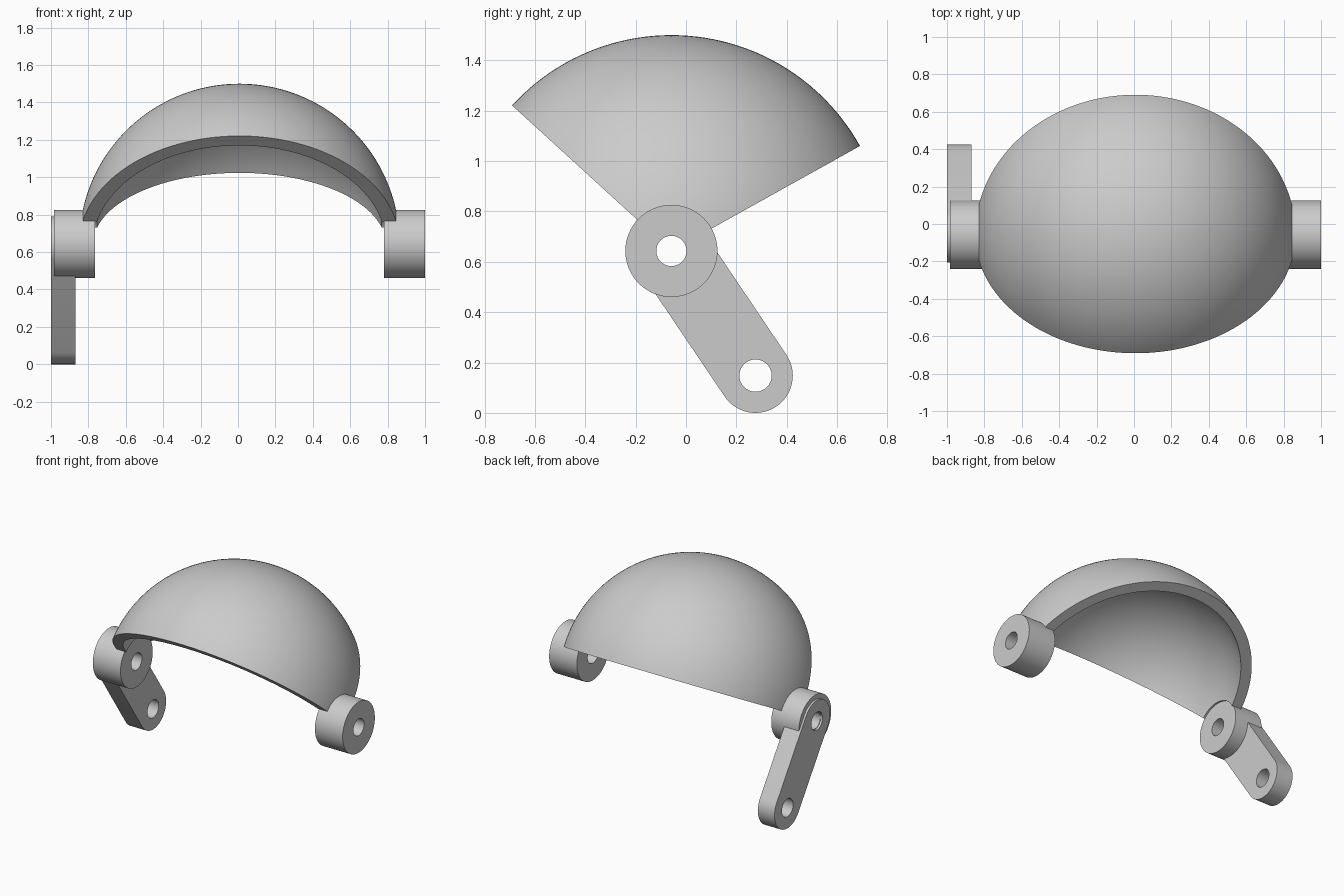
import bpy, bmesh
from math import sin, cos, asin, atan2, pi, radians
from mathutils import Matrix, Vector

cube = bpy.data.objects.get("Cube")
if cube:
    bpy.data.objects.remove(cube, do_unlink=True)

grey = bpy.data.materials.new("grey")
grey.use_nodes = True
grey.diffuse_color = (0.6, 0.6, 0.6, 1)
grey.node_tree.nodes["Principled BSDF"].inputs["Base Color"].default_value = (0.6, 0.6, 0.6, 1)

MID_X = 0.0075
PIVOT = Vector((-0.058, 0.643))   # hinge axis as (y, z)
ARM_END = Vector((0.276, 0.148))
HUB_R, HUB_HOLE = 0.183, 0.06
ARM_R, ARM_HOLE = 0.148, 0.064
OUTER_R, INNER_R = 0.857, 0.782


def finish(obj):
    bpy.ops.object.select_all(action='DESELECT')
    obj.select_set(True)
    bpy.context.view_layer.objects.active = obj
    if obj.type == 'CURVE':
        bpy.ops.object.convert(target='MESH')
        obj = bpy.context.object
    bm = bmesh.new()
    bm.from_mesh(obj.data)
    bmesh.ops.remove_doubles(bm, verts=bm.verts, dist=0.0001)
    bmesh.ops.recalc_face_normals(bm, faces=bm.faces)
    bm.to_mesh(obj.data)
    bm.free()
    obj.data.materials.clear()
    obj.data.materials.append(grey)
    bpy.ops.object.shade_smooth_by_angle(angle=radians(30))


def arc(centre, r, start, sweep, n):
    return [centre + Vector((cos(start + sweep * i / n), sin(start + sweep * i / n))) * r
            for i in range(n + 1)]


def circle(centre, r):
    return arc(centre, r, 0, 2 * pi, 64)[:-1]


def plate(name, outlines, x0, x1):
    """Extrude closed (y, z) outlines along x; inner outlines become holes."""
    curve = bpy.data.curves.new(name, 'CURVE')
    curve.dimensions = '2D'
    curve.fill_mode = 'BOTH'
    curve.extrude = (x1 - x0) / 2
    for points in outlines:
        spline = curve.splines.new('POLY')
        spline.points.add(len(points) - 1)
        for sp, p in zip(spline.points, points):
            sp.co = (p.x, p.y, 0, 1)
        spline.use_cyclic_u = True
    obj = bpy.data.objects.new(name, curve)
    bpy.context.collection.objects.link(obj)
    # local (x, y, z) becomes world (y, z, x)
    turn = Matrix(((0, 0, 1), (1, 0, 0), (0, 1, 0))).to_4x4()
    obj.matrix_world = Matrix.Translation(((x0 + x1) / 2, 0, 0)) @ turn
    finish(obj)


def dome(name, start, end, n_across=80, n_sweep=48):
    """Thick spherical wedge swept around the hinge axis."""
    bm = bmesh.new()
    rows = []
    for j in range(n_sweep + 1):
        a = start + (end - start) * j / n_sweep
        row = []
        for radius, step in ((OUTER_R, 1), (INNER_R, -1)):
            t0 = asin((HUB_R - 0.003) / radius)
            for i in range(n_across + 1)[::step]:
                t = t0 + (pi - 2 * t0) * i / n_across
                d = radius * sin(t)
                row.append(bm.verts.new((MID_X + radius * cos(t),
                                         PIVOT.x + d * cos(a), PIVOT.y + d * sin(a))))
        rows.append(row)
    n = len(rows[0])
    for r0, r1 in zip(rows, rows[1:]):
        for i in range(n):
            k = (i + 1) % n
            bm.faces.new((r0[i], r0[k], r1[k], r1[i]))
    # flat rims at both cut planes
    for row in (rows[0], rows[-1]):
        for i in range(n_across):
            bm.faces.new((row[i], row[i + 1], row[n - 2 - i], row[n - 1 - i]))
    mesh = bpy.data.meshes.new(name)
    bm.to_mesh(mesh)
    bm.free()
    obj = bpy.data.objects.new(name, mesh)
    bpy.context.collection.objects.link(obj)
    finish(obj)


# Curved shell
dome("dome_shell", radians(29.1), radians(137.6))

# Hinge hubs
hub = [circle(PIVOT, HUB_R), circle(PIVOT, HUB_HOLE)]
plate("left_hub", hub, 0.78, 1.0)
plate("right_hub", hub, -0.985, -0.765)

# Lever arm with rounded ends, standing slightly proud of the right hub
along = ARM_END - PIVOT
heading = atan2(along.y, along.x)
outline = (arc(ARM_END, ARM_R, heading - pi / 2, pi, 32)
           + arc(PIVOT, ARM_R, heading + pi / 2, pi, 32))
plate("lever_arm", [outline, circle(PIVOT, ARM_HOLE), circle(ARM_END, ARM_HOLE)], -1.0, -0.868)
